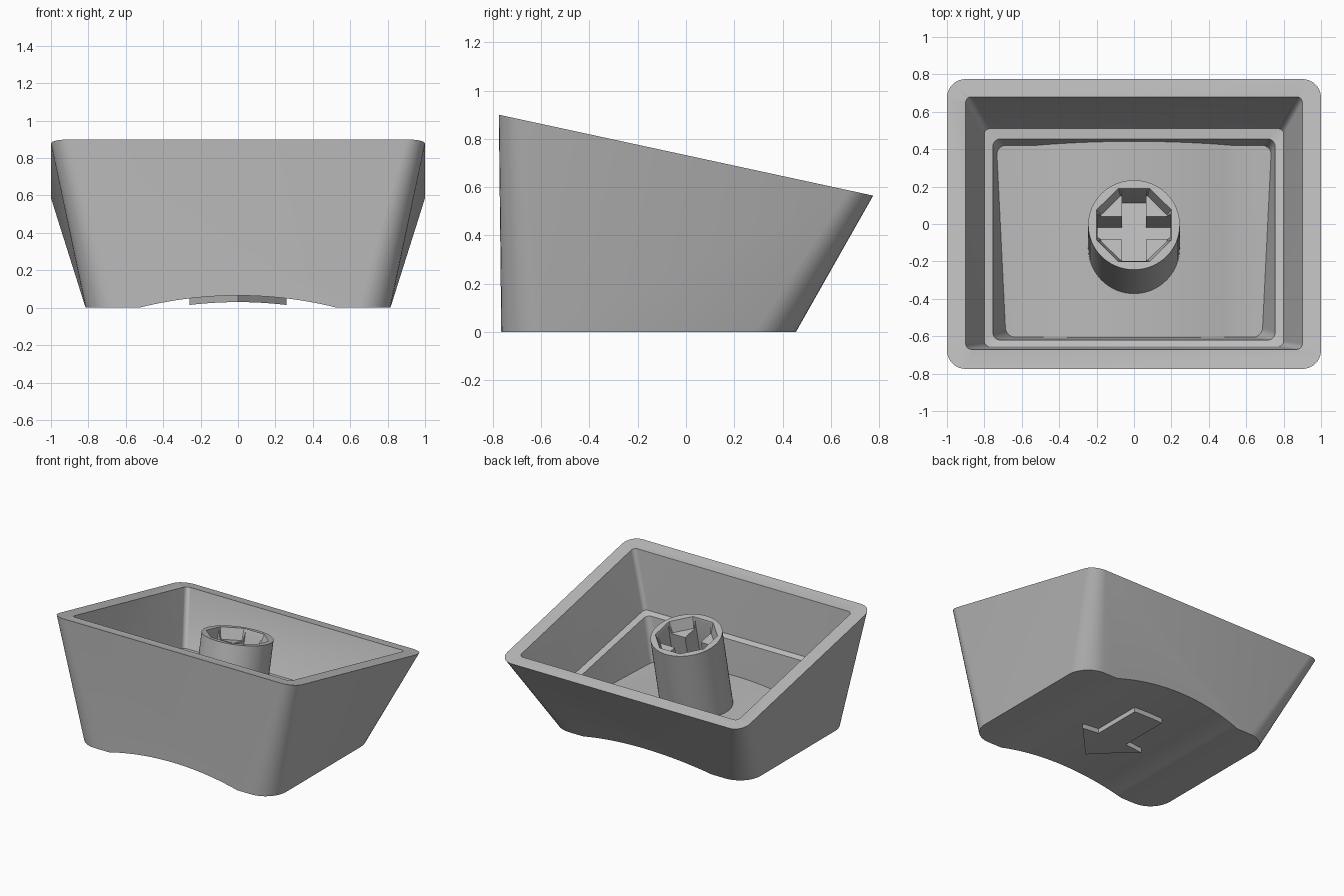
import bpy, bmesh
from math import sin, cos, pi, radians, atan
from mathutils import Matrix

cube = bpy.data.objects.get("Cube")
if cube:
    bpy.data.objects.remove(cube, do_unlink=True)

GREY = (0.5, 0.5, 0.5, 1.0)
plastic = bpy.data.materials.new("grey_plastic")
plastic.use_nodes = True
plastic.diffuse_color = GREY
plastic.node_tree.nodes["Principled BSDF"].inputs["Base Color"].default_value = GREY

SLOPE = 0.2161          # fall of the rim from front to back
RIM = 0.7325            # rim height at the centre
ARCH, ARCH_R = 0.065, 2.19
FLOOR = 0.115


def make(name, bm, matrix=None):
    bmesh.ops.recalc_face_normals(bm, faces=bm.faces)
    mesh = bpy.data.meshes.new(name)
    bm.to_mesh(mesh)
    bm.free()
    mesh.materials.append(plastic)
    ob = bpy.data.objects.new(name, mesh)
    if matrix:
        ob.matrix_world = matrix
    bpy.context.collection.objects.link(ob)
    return ob


def activate(ob):
    bpy.ops.object.select_all(action='DESELECT')
    ob.select_set(True)
    bpy.context.view_layer.objects.active = ob


def cut(ob, *cutters):
    """Subtract the cutters from the object and delete them."""
    activate(ob)
    for c in cutters:
        mod = ob.modifiers.new("cut", 'BOOLEAN')
        mod.operation, mod.solver, mod.object = 'DIFFERENCE', 'EXACT', c
        bpy.ops.object.modifier_apply(modifier=mod.name)
        bpy.data.objects.remove(c, do_unlink=True)


def ring(front_w, back_w, y0, y1, r, z0, slope, seg=8):
    """Rounded rectangle on a plane that falls toward the back."""
    pts = []
    mid, half = (y0 + y1) / 2, (y1 - y0) / 2
    for k, (sx, sy) in enumerate([(1, -1), (1, 1), (-1, 1), (-1, -1)]):
        for i in range(seg + 1):
            a = (k - 1 + i / seg) * pi / 2
            y = mid + sy * (half - r) + r * sin(a)
            t = (y - y0) / (y1 - y0)
            x = sx * (front_w + (back_w - front_w) * t - r) + r * cos(a)
            pts.append((x, y, z0 - slope * y))
    return pts


def loft(name, rings):
    bm = bmesh.new()
    loops = [[bm.verts.new(p) for p in r] for r in rings]
    n = len(loops[0])
    for lo, hi in zip(loops, loops[1:]):
        for i in range(n):
            j = (i + 1) % n
            if lo[i].co.x + lo[j].co.x > 0:
                tris = (lo[i], lo[j], hi[j]), (lo[i], hi[j], hi[i])
            else:
                tris = (lo[i], lo[j], hi[i]), (lo[j], hi[j], hi[i])
            for t in tris:
                bm.faces.new(t)
    bm.faces.new(loops[0])
    bm.faces.new(loops[-1])
    return make(name, bm)


def arch(top):
    """Long cylinder along y whose crest sits at the given height."""
    bm = bmesh.new()
    bmesh.ops.create_cone(bm, cap_ends=True, segments=256, radius1=ARCH_R,
                          radius2=ARCH_R, depth=4)
    return make("arch_cutter", bm, Matrix.Translation((0, 0, top - ARCH_R))
                @ Matrix.Rotation(pi / 2, 4, 'X'))


def box(size, centre, matrix):
    bm = bmesh.new()
    bmesh.ops.create_cube(bm, size=1)
    bmesh.ops.scale(bm, vec=size, verts=bm.verts)
    bmesh.ops.translate(bm, vec=centre, verts=bm.verts)
    return make("slot_cutter", bm, matrix)


# Outer shell with the dished underside
shell = loft("shell", [
    ring(0.815, 0.815, -0.765, 0.455, 0.17, 0, 0),
    ring(1, 1, -0.775, 0.775, 0.1, RIM, SLOPE)])
cut(shell, arch(ARCH))

# Stepped cavity with an arched floor
cavity = loft("cavity_cutter", [
    ring(0.685, 0.735, -0.605, 0.42, 0.05, FLOOR, 0),
    ring(0.755, 0.755, -0.62, 0.455, 0.04, 0.31, 0.2),
    ring(0.8, 0.8, -0.655, 0.51, 0.03, 0.32, 0.2),
    ring(0.9, 0.9, -0.67, 0.68, 0.03, RIM, SLOPE),
    ring(0.9, 0.9, -0.67, 0.68, 0.03, RIM + 0.3, SLOPE)])
cut(cavity, arch(FLOOR + ARCH))
cut(shell, cavity)

# Stem, square to the sloping rim
tilt = Matrix.Translation((0, -0.005, 0.72)) @ Matrix.Rotation(-atan(SLOPE), 4, 'X')
bm = bmesh.new()
bmesh.ops.create_cone(bm, cap_ends=True, segments=64, radius1=0.245,
                      radius2=0.245, depth=0.61)
bmesh.ops.translate(bm, vec=(0, 0, -0.305), verts=bm.verts)
stem = make("stem", bm, tilt)

# Eight-sided funnel and cross slot in the stem
bm = bmesh.new()
bmesh.ops.create_cone(bm, cap_ends=True, segments=8, radius1=0.19,
                      radius2=0.243, depth=0.16)
funnel = make("funnel_cutter", bm, tilt @ Matrix.Rotation(pi / 8, 4, 'Z'))
cut(stem, funnel,
    box((0.39, 0.125, 0.4), (0, 0, -0.15), tilt),
    box((0.13, 0.39, 0.4), (0, 0, -0.15), tilt))

# Raised arrow under the dish, pointing to the front
half = [(0, -0.51), (0.26, -0.23), (0.12, -0.23), (0.12, 0.15)]
outline = half + [(-x, y) for x, y in reversed(half[1:])]
bm = bmesh.new()
face = bm.faces.new([bm.verts.new((x, y, -0.1)) for x, y in outline])
top = bmesh.ops.extrude_face_region(bm, geom=[face])["geom"]
bmesh.ops.translate(bm, vec=(0, 0, 0.18),
                    verts=[g for g in top if isinstance(g, bmesh.types.BMVert)])
arrow = make("raised_arrow", bm)
cut(arrow, arch(ARCH - 0.035))

for ob in (shell, stem, arrow):
    activate(ob)
    bpy.ops.object.shade_smooth_by_angle(angle=radians(25))
